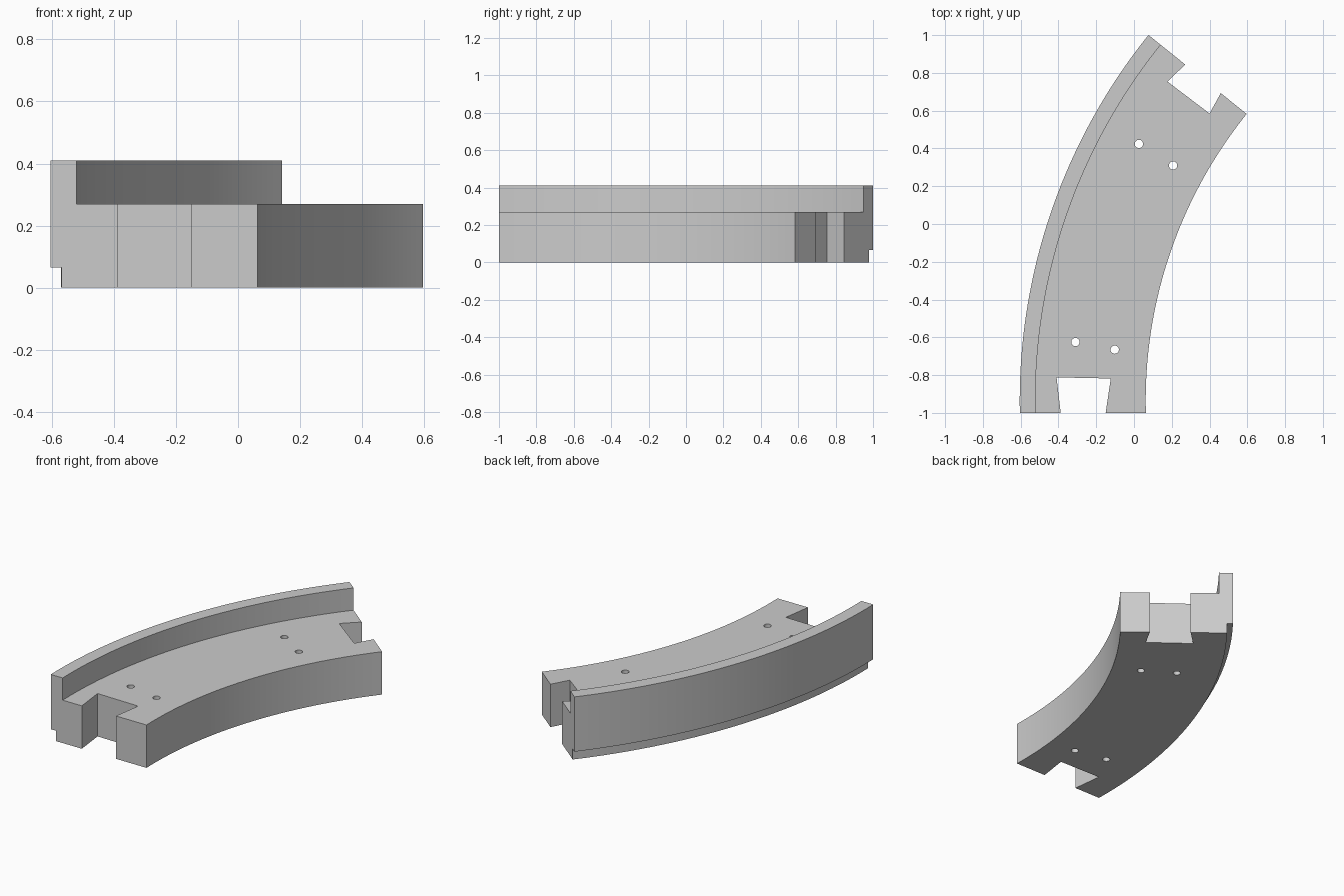
import bpy, bmesh, math

cube = bpy.data.objects.get("Cube")
if cube:
    bpy.data.objects.remove(cube, do_unlink=True)

grey = bpy.data.materials.new("plain grey")
grey.use_nodes = True
colour = (0.6, 0.6, 0.6, 1)
grey.diffuse_color = colour
grey.node_tree.nodes["Principled BSDF"].inputs["Base Color"].default_value = colour

# Arc layout
CX, CY = 2.484, -0.935
OUTER, INNER, LIP, REBATE = 3.089, 2.422, 3.006, 3.054
START_Y, END_ANGLE, STEPS = -1.0, math.radians(38.8), 56
DECK, TOP, STEP_Z = 0.27, 0.41, 0.065


def make_object(name, bm):
    bmesh.ops.recalc_face_normals(bm, faces=bm.faces)
    mesh = bpy.data.meshes.new(name)
    bm.to_mesh(mesh)
    bm.free()
    mesh.materials.append(grey)
    obj = bpy.data.objects.new(name, mesh)
    bpy.context.collection.objects.link(obj)
    return obj


def arc_sweep(name, profile):
    """Sweep a (radius, height) profile from the flat start to the radial end."""
    bm = bmesh.new()
    rings = []
    for i in range(STEPS + 1):
        ring = []
        for radius, z in profile:
            start = math.asin((START_Y - CY) / radius)
            a = start + (END_ANGLE - start) * i / STEPS
            ring.append(bm.verts.new((CX - radius * math.cos(a), CY + radius * math.sin(a), z)))
        rings.append(ring)
    n = len(profile)
    for a, b in zip(rings, rings[1:]):
        for j in range(n):
            k = (j + 1) % n
            bm.faces.new((a[j], a[k], b[k], b[j]))
    bm.faces.new(rings[0])
    bm.faces.new(rings[-1])
    return make_object(name, bm)


def prism(name, outline):
    bm = bmesh.new()
    face = bm.faces.new([bm.verts.new((x, y, -0.1)) for x, y in outline])
    moved = bmesh.ops.extrude_face_region(bm, geom=[face])["geom"]
    bmesh.ops.translate(bm, vec=(0, 0, 0.7),
                        verts=[v for v in moved if isinstance(v, bmesh.types.BMVert)])
    return make_object(name, bm)


def dovetail(name, mouth_a, mouth_b, back_b, back_a):
    """Dovetail slot, its sides carried on past the end face."""
    def beyond(m, b):
        return tuple(p + (p - q) * 0.3 for p, q in zip(m, b))
    return prism(name, [beyond(mouth_a, back_a), beyond(mouth_b, back_b), back_b, back_a])


def hole(name, x, y, r=0.022, sides=24):
    turn = math.tau / sides
    return prism(name, [(x + r * math.cos(i * turn), y + r * math.sin(i * turn))
                        for i in range(sides)])


# Curved body with raised outer lip and rebated lower outer edge
body = arc_sweep("curved_segment", [
    (INNER, 0), (REBATE, 0), (REBATE, STEP_Z), (OUTER, STEP_Z),
    (OUTER, TOP), (LIP, TOP), (LIP, DECK), (INNER, DECK)])

# Dovetail slots at both ends and four through holes
cutters = [
    dovetail("front_slot_cutter", (-0.388, -1), (-0.15, -1), (-0.123, -0.818), (-0.41, -0.812)),
    dovetail("back_slot_cutter", (0.272, 0.845), (0.459, 0.692), (0.40, 0.585), (0.177, 0.754)),
]
for x, y in [(-0.31, -0.625), (-0.102, -0.665), (0.026, 0.424), (0.207, 0.31)]:
    cutters.append(hole("hole_cutter", x, y))

bpy.ops.object.select_all(action='DESELECT')
bpy.context.view_layer.objects.active = body
body.select_set(True)
for cutter in cutters:
    cutter.hide_render = True
    mod = body.modifiers.new("cut", 'BOOLEAN')
    mod.operation = 'DIFFERENCE'
    mod.solver = 'EXACT'
    mod.object = cutter
    bpy.ops.object.modifier_apply(modifier=mod.name)
    bpy.data.objects.remove(cutter, do_unlink=True)

bpy.ops.object.shade_smooth_by_angle(angle=math.radians(20))
